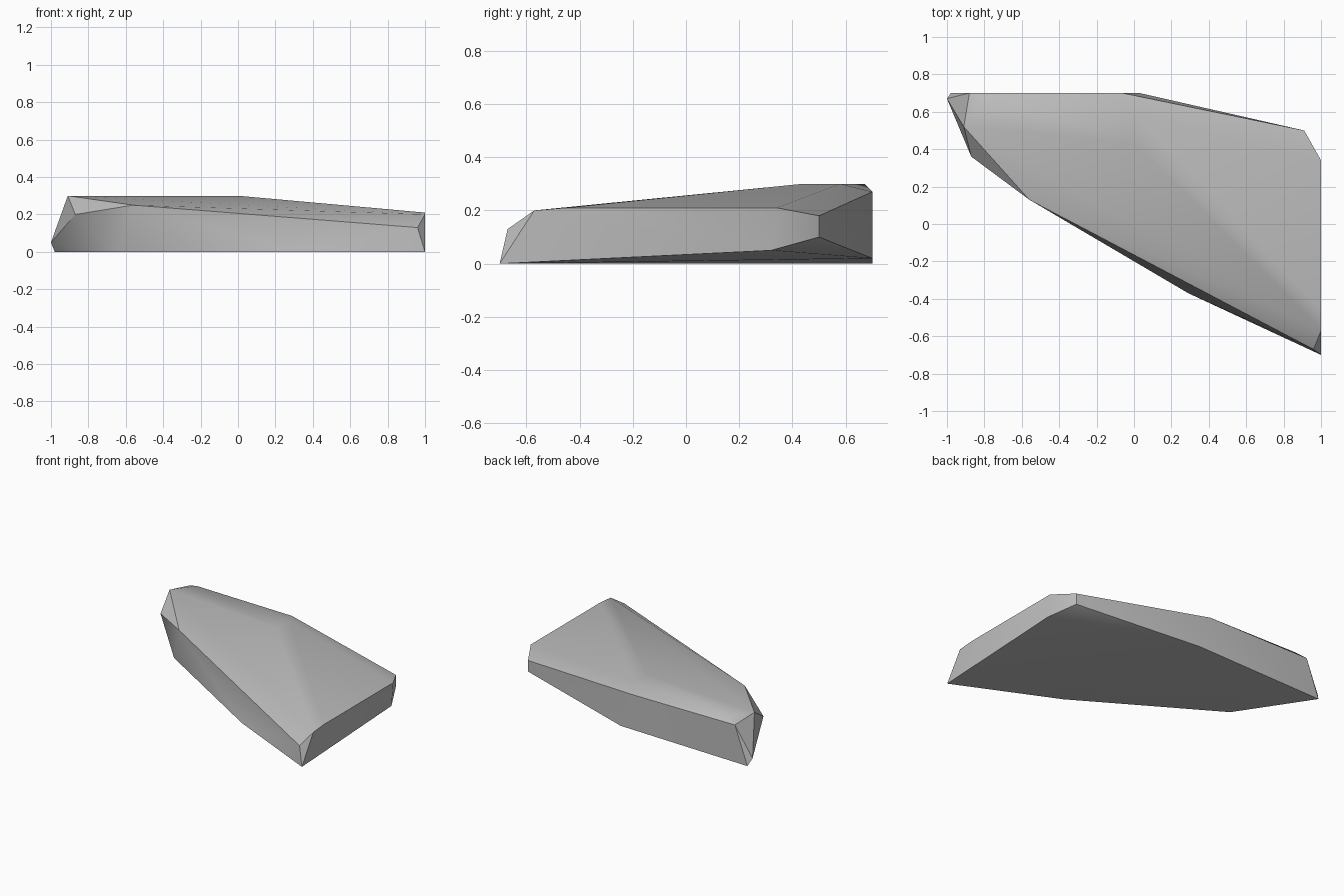
import bpy
import bmesh
import math

default_cube = bpy.data.objects.get("Cube")
if default_cube:
    bpy.data.objects.remove(default_cube, do_unlink=True)


def make_material(name, colour):
    material = bpy.data.materials.new(name)
    material.use_nodes = True
    material.diffuse_color = colour
    shader = material.node_tree.nodes["Principled BSDF"]
    shader.inputs["Base Color"].default_value = colour
    shader.inputs["Roughness"].default_value = 0.9
    return material


def make_rock(name, corner_groups, material):
    """Wrap a faceted stone surface around its corner points."""
    bm = bmesh.new()
    for corners in corner_groups:
        for corner in corners:
            bm.verts.new(corner)
    hull = bmesh.ops.convex_hull(bm, input=bm.verts[:])
    unused = {v for v in hull["geom_interior"] + hull["geom_unused"]
              if isinstance(v, bmesh.types.BMVert)}
    bmesh.ops.delete(bm, geom=list(unused), context="VERTS")
    # Merge coplanar triangles into broad facets
    bmesh.ops.dissolve_limit(bm, angle_limit=math.radians(1),
                             verts=bm.verts[:], edges=bm.edges[:])
    bmesh.ops.recalc_face_normals(bm, faces=bm.faces[:])
    mesh = bpy.data.meshes.new(name)
    bm.to_mesh(mesh)
    bm.free()
    mesh.materials.append(material)
    rock = bpy.data.objects.new(name, mesh)
    bpy.context.collection.objects.link(rock)
    return rock


# Foot of the slab, rising slightly under the back edge
foot = [(-.98, .7, 0), (-.65, .2, 0), (.29, -.37, 0), (1, -.7, 0),
        (1, .32, .05), (.91, .5, .1), (.03, .7, .02)]

# Blunt tip on the right side
tip = [(-1, .67, .05), (-.87, .36, .2), (-.91, .52, .3), (-.88, .7, .27)]

# Front shoulder and the cut left end
shoulder = [(-.56, .13, .25), (.96, -.67, .13), (1, -.57, .2),
            (1, -.45, .21), (1, .34, .21)]

# Back rim and the high ridge
ridge = [(.88, .5, .18), (.91, .5, .18), (-.06, .7, .27),
         (-.8, .67, .3), (0, .58, .3), (0, .44, .3)]

stone = make_material("grey stone", (.5, .5, .5, 1))
rock = make_rock("rock_slab", [foot, tip, shoulder, ridge], stone)

# Smooth the worn faces while keeping the broken edges crisp
bpy.ops.object.select_all(action="DESELECT")
rock.select_set(True)
bpy.context.view_layer.objects.active = rock
bpy.ops.object.shade_smooth_by_angle(angle=math.radians(32))
